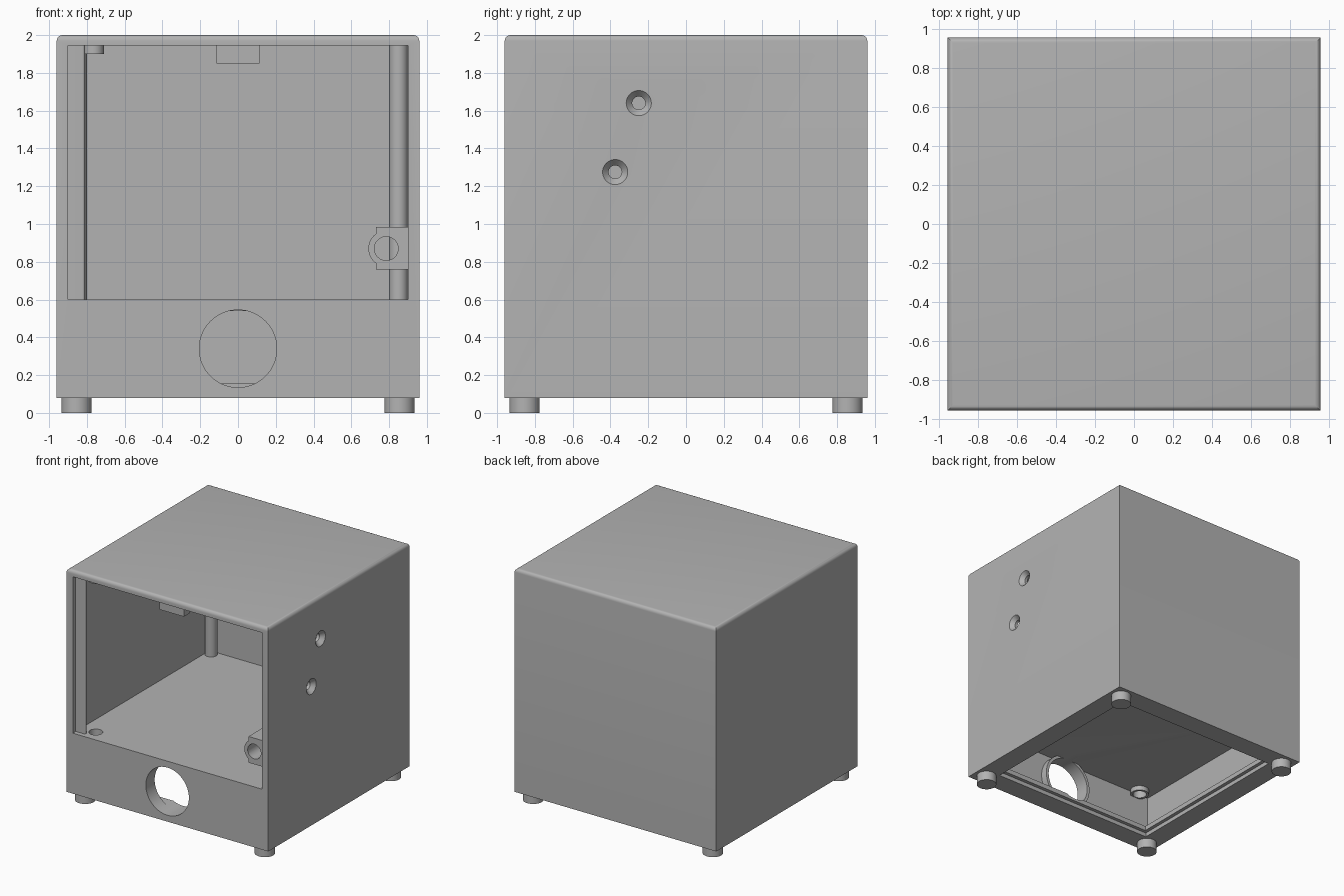
import bpy, bmesh
from math import pi, radians
from mathutils import Matrix

if "Cube" in bpy.data.objects:
    bpy.data.objects.remove(bpy.data.objects["Cube"])

grey = bpy.data.materials.new("plain_grey")
grey.use_nodes = True
COLOUR = (0.45, 0.45, 0.45, 1)
grey.diffuse_color = COLOUR
grey.node_tree.nodes["Principled BSDF"].inputs["Base Color"].default_value = COLOUR

ROT = {"x": Matrix.Rotation(pi / 2, 4, "Y"),
       "y": Matrix.Rotation(-pi / 2, 4, "X"),
       "z": Matrix.Identity(4)}


def finish(name, bm):
    mesh = bpy.data.meshes.new(name)
    bm.to_mesh(mesh)
    bm.free()
    mesh.materials.append(grey)
    obj = bpy.data.objects.new(name, mesh)
    bpy.context.collection.objects.link(obj)
    return obj


def box(name, x, y, z, rounded=None, radius=0.03):
    """Box from axis ranges; edges whose midpoint passes 'rounded' are bevelled."""
    bm = bmesh.new()
    size = [b - a for a, b in (x, y, z)]
    mid = [(a + b) / 2 for a, b in (x, y, z)]
    bmesh.ops.create_cube(bm, size=1, matrix=Matrix.Translation(mid) @ Matrix.Diagonal((*size, 1)))
    if rounded:
        edges = [e for e in bm.edges if rounded((e.verts[0].co + e.verts[1].co) / 2)]
        bmesh.ops.bevel(bm, geom=edges, offset=radius, segments=5, profile=0.5, affect="EDGES")
    return finish(name, bm)


def cylinder(name, centre, axis, r, length, r_end=None, sides=48):
    """Cylinder or cone centred on a point along one axis."""
    bm = bmesh.new()
    bmesh.ops.create_cone(bm, cap_ends=True, segments=sides, radius1=r,
                          radius2=r if r_end is None else r_end, depth=length,
                          matrix=Matrix.Translation(centre) @ ROT[axis])
    return finish(name, bm)


def combine(target, tool, operation="DIFFERENCE"):
    mod = target.modifiers.new("cut", "BOOLEAN")
    mod.operation, mod.object, mod.solver = operation, tool, "EXACT"
    bpy.context.view_layer.objects.active = target
    bpy.ops.object.modifier_apply(modifier=mod.name)
    bpy.data.objects.remove(tool)


def square(half, z):
    return box("cutter", (-half, half), (-half, half), z)


# Case: outer shell with softened top edges
W, IN = 0.96, 0.90
case = box("case", (-W, W), (-W, W), (0.08, 2), lambda m: m.z > 1.99)

# Upper chamber open to the front, lower chamber open to the bottom
combine(case, box("cutter", (-IN, IN), (-1.1, IN), (0.6, 1.945)))
combine(case, square(IN, (0.155, 0.54)))
combine(case, square(0.75, (0.1, 0.3)))
combine(case, square(0.78, (0, 0.115)))

# Collar and round port in the lower front
PORT = (0, -0.895, 0.34)
combine(case, cylinder("collar", PORT, "y", 0.23, 0.11, sides=64), "UNION")
combine(case, cylinder("cutter", PORT, "y", 0.205, 0.3, sides=64))

# Countersunk screw holes in one side wall
for y, z in ((-0.25, 1.64), (-0.375, 1.275)):
    combine(case, cylinder("cutter", (W, y, z), "x", 0.035, 0.3))
    combine(case, cylinder("cutter", (W - 0.01, y, z), "x", 0.035, 0.05, r_end=0.08))

# Lower hinge socket: boss under the shelf with a hole through both
PIVOT = (-0.765, -0.84)
combine(case, cylinder("socket", (*PIVOT, 0.53), "z", 0.075, 0.06), "UNION")
combine(case, cylinder("cutter", (*PIVOT, 0.55), "z", 0.055, 0.2))

# Interior details
parts = [case]
parts.append(cylinder("upper_hinge_boss", (*PIVOT, 1.925), "z", 0.055, 0.05))
parts.append(box("hinge_side_strip", (-0.905, -0.81), (-0.92, -0.89), (0.595, 1.95),
                 lambda m: m.x > -0.82 and 1 < m.z < 1.5, 0.014))
parts.append(box("top_stop", (-0.115, 0.115), (-0.9, -0.82), (1.85, 1.95)))
for side, x in (("left", 0.85), ("right", -0.85)):
    parts.append(cylinder("rear_post_" + side, (x, 0.85, 1.27), "z", 0.05, 1.36))

# Latch block with a round barrel bored from front to back
BARREL = (0.785, -0.775, 0.87)
latch = box("latch_block", (0.73, 0.905), (-0.9, -0.65), (0.76, 0.985))
combine(latch, cylinder("barrel", BARREL, "y", 0.095, 0.25), "UNION")
combine(latch, cylinder("cutter", BARREL, "y", 0.063, 0.4))
parts.append(latch)

# Feet
for fx in (-1, 1):
    for fy in (-1, 1):
        name = f"foot_{'front' if fy < 0 else 'back'}_{'left' if fx > 0 else 'right'}"
        parts.append(cylinder(name, (fx * 0.855, fy * 0.855, 0.045), "z", 0.08, 0.09))

# Smooth curved faces, keep sharp edges
bpy.ops.object.select_all(action="DESELECT")
for part in parts:
    part.select_set(True)
bpy.context.view_layer.objects.active = case
bpy.ops.object.shade_smooth_by_angle(angle=radians(30))
